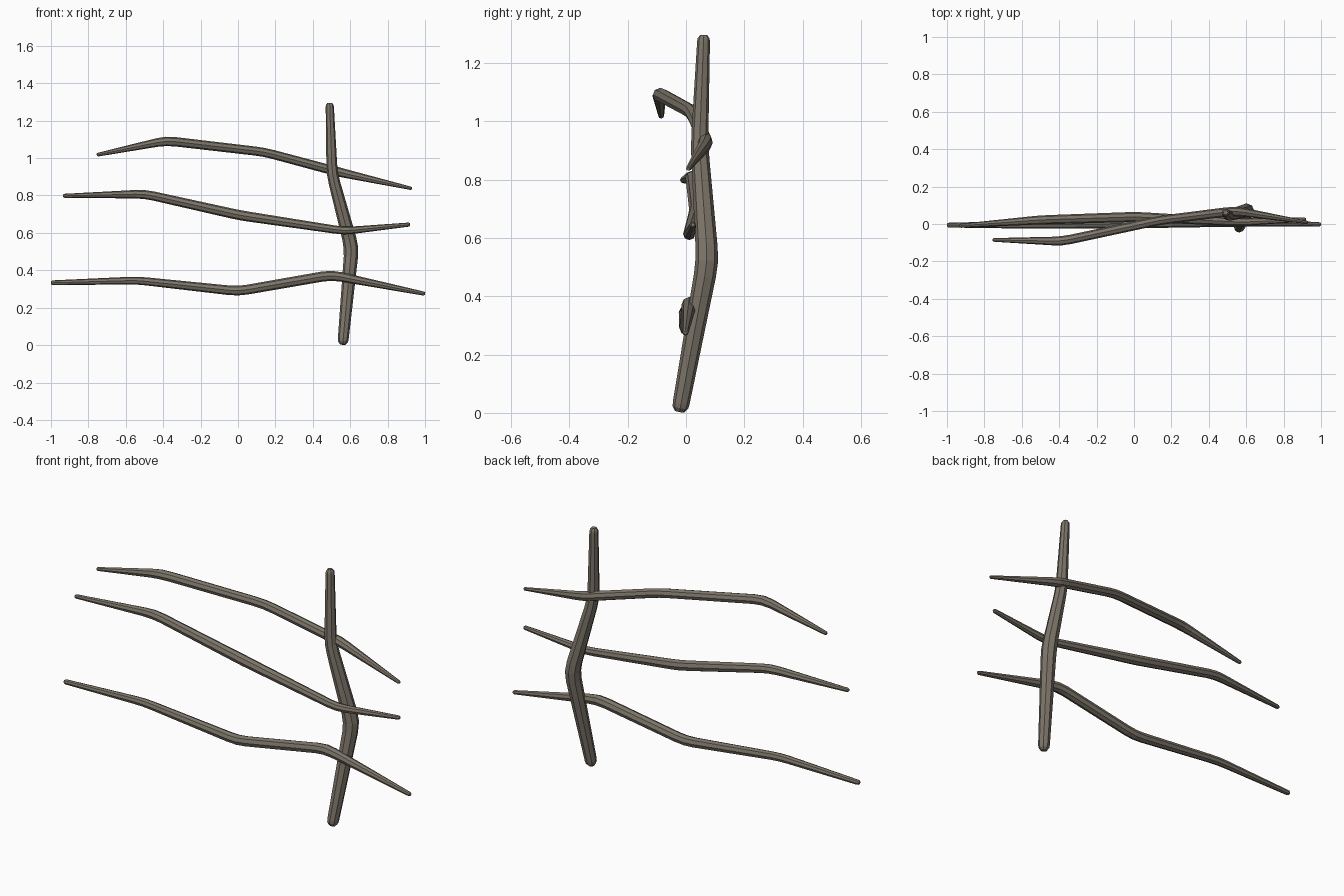
import bpy, bmesh, math
from mathutils import Vector

if "Cube" in bpy.data.objects:
    bpy.data.objects.remove(bpy.data.objects["Cube"])

SIDES = 8

wood = bpy.data.materials.new("weathered_wood")
wood.diffuse_color = (0.205, 0.178, 0.143, 1)
wood.use_nodes = True
wood.node_tree.nodes["Principled BSDF"].inputs["Base Color"].default_value = wood.diffuse_color


def soften(points):
    """Round each bend with three rings and each end with a small dome ring."""
    pts = [(Vector(p[:3]), p[3]) for p in points]
    rings = []
    n = len(pts)
    for i, (p, r) in enumerate(pts):
        if 0 < i < n - 1:
            (a, ra), (b, rb) = pts[i - 1], pts[i + 1]
            da, db = (a - p), (b - p)
            ta, tb = 0.05 / da.length, 0.05 / db.length
            pa, pb = p + da * ta, p + db * tb
            rings.append((pa, r + (ra - r) * ta))
            rings.append(((pa + pb) * 0.25 + p * 0.5, r))
            rings.append((pb, r + (rb - r) * tb))
        else:
            inner = (pts[1][0] - p) if i == 0 else (pts[-2][0] - p)
            inner.normalize()
            dome = [(p, r * 0.55), (p + inner * r * 0.5, r * 0.92),
                    (p + inner * r * 1.0, r)]
            rings += dome if i == 0 else dome[::-1]
    return rings


def stick(name, points, side_hint):
    """Sweep a faceted, tapering section along x, y, z, radius points."""
    rings = soften(points)
    bm = bmesh.new()
    loops = []
    for i, (p, r) in enumerate(rings):
        t = (rings[min(i + 1, len(rings) - 1)][0] - rings[max(i - 1, 0)][0]).normalized()
        u = (side_hint - t * side_hint.dot(t)).normalized()
        v = t.cross(u)
        loops.append([bm.verts.new(p + r * (u * math.cos(a) + v * math.sin(a)))
                      for a in (2 * math.pi * k / SIDES for k in range(SIDES))])
    for a, b in zip(loops, loops[1:]):
        for k in range(SIDES):
            j = (k + 1) % SIDES
            bm.faces.new((a[k], a[j], b[j], b[k]))
    bm.faces.new(loops[0][::-1])
    bm.faces.new(loops[-1])
    bmesh.ops.recalc_face_normals(bm, faces=bm.faces)
    mesh = bpy.data.meshes.new(name)
    bm.to_mesh(mesh)
    bm.free()
    mesh.materials.append(wood)
    obj = bpy.data.objects.new(name, mesh)
    bpy.context.collection.objects.link(obj)


# Crooked upright post
stick("post", [(0.56, -0.022, 0.004, 0.029), (0.608, 0.074, 0.52, 0.039),
               (0.503, 0.046, 0.915, 0.030), (0.49, 0.061, 1.295, 0.022)],
      Vector((1, 0, 0)))

# Three tapering rails
stick("top_rail", [(-0.755, -0.085, 1.017, 0.010), (-0.385, -0.092, 1.093, 0.025),
                   (0.14, 0.020, 1.032, 0.024), (0.54, 0.070, 0.925, 0.025),
                   (0.93, 0.008, 0.837, 0.009)], Vector((0, 0, 1)))
stick("middle_rail", [(-0.935, -0.010, 0.798, 0.011), (-0.50, 0.022, 0.808, 0.024),
                      (0.01, 0.038, 0.694, 0.027), (0.57, 0.010, 0.610, 0.021),
                      (0.92, 0.024, 0.645, 0.011)], Vector((0, 0, 1)))
stick("bottom_rail", [(-1.0, -0.006, 0.333, 0.013), (-0.54, -0.004, 0.346, 0.021),
                      (0.0, 0.003, 0.288, 0.026), (0.50, 0.012, 0.375, 0.027),
                      (1.0, -0.002, 0.274, 0.011)], Vector((0, 0, 1)))
